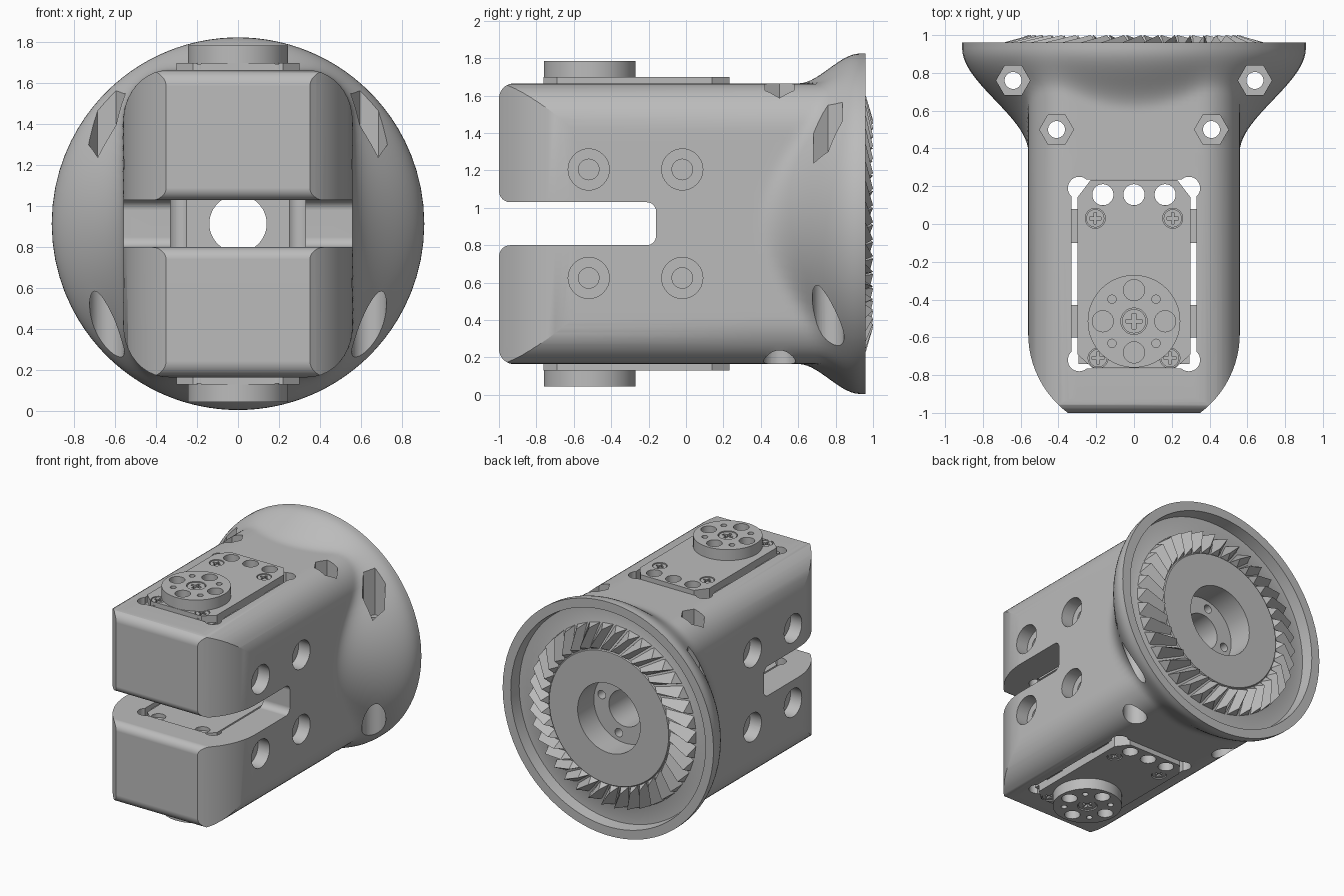
import bpy, bmesh, math
from mathutils import Vector

if "Cube" in bpy.data.objects:
    bpy.data.objects.remove(bpy.data.objects["Cube"])

AXIS_Z = 0.915  # height of the gear axis; every part is modelled around it

grey = bpy.data.materials.new("plain grey")
grey.use_nodes = True
GREY = (0.5, 0.5, 0.5, 1)
grey.diffuse_color = GREY
grey.node_tree.nodes["Principled BSDF"].inputs["Base Color"].default_value = GREY


def make(name, bm):
    bmesh.ops.recalc_face_normals(bm, faces=bm.faces)
    mesh = bpy.data.meshes.new(name)
    bm.to_mesh(mesh)
    bm.free()
    mesh.materials.append(grey)
    ob = bpy.data.objects.new(name, mesh)
    ob.location.z = AXIS_Z
    bpy.context.collection.objects.link(ob)
    return ob


def loft(name, rings):
    """Skin a list of equal-length point rings and cap both ends."""
    bm = bmesh.new()
    rows = [[bm.verts.new(p) for p in row] for row in rings]
    bm.faces.new(rows[0])
    bm.faces.new(rows[-1])
    for lo, hi in zip(rows, rows[1:]):
        for i in range(len(lo)):
            bm.faces.new((lo[i - 1], lo[i], hi[i], hi[i - 1]))
    return make(name, bm)


def prism(name, pts, axis, a, b):
    """Extrude a 2D outline along an axis from a to b."""
    place = {"x": lambda u, v, w: (w, u, v),
             "z": lambda u, v, w: (u, v, w),
             "y": lambda u, v, w: (u, w, v)}[axis]
    return loft(name, [[place(u, v, w) for u, v in pts] for w in (a, b)])


def ring(u, v, r, n=32):
    return [(u + r * math.cos(math.tau * i / n), v + r * math.sin(math.tau * i / n))
            for i in range(n)]


def rect(u0, u1, v0, v1):
    return [(u0, v0), (u1, v0), (u1, v1), (u0, v1)]


def fillet(corners, seg=10):
    """Outline from corners (u, v, radius along u, radius along v)."""
    out = []
    for i, (u, v, ru, rv) in enumerate(corners):
        p = Vector((u, v))
        if not ru:
            out.append((u, v))
            continue
        d = []
        for k in (i - 1, (i + 1) % len(corners)):
            e = (Vector(corners[k][:2]) - p).normalized()
            d.append(Vector((e.x * ru, e.y * rv)))
        for s in range(seg + 1):
            t = math.pi / 2 * s / seg
            out.append(tuple(p + d[0] * (1 - math.sin(t)) + d[1] * (1 - math.cos(t))))
    return out


def combine(ob, other, op="DIFFERENCE"):
    mod = ob.modifiers.new("cut", "BOOLEAN")
    mod.operation, mod.object, mod.solver = op, other, "EXACT"
    bpy.context.view_layer.objects.active = ob
    bpy.ops.object.modifier_apply(modifier=mod.name)
    bpy.data.objects.remove(other)


def finish(ob, mirrored=False):
    bpy.ops.object.select_all(action="DESELECT")
    ob.select_set(True)
    bpy.context.view_layer.objects.active = ob
    bpy.ops.object.shade_smooth_by_angle(angle=math.radians(28))
    if mirrored:
        mod = ob.modifiers.new("mirror", "MIRROR")
        mod.use_axis = (False, False, True)
        mod.use_mirror_merge = False
    ob.modifiers.new("normals", "WEIGHTED_NORMAL").keep_sharp = True


# Housing: a rounded box whose section swells into a round flange
W, H = 0.56, 0.75
corners = fillet([(-W, -H, .22, .25), (W, -H, .22, .25), (W, H, .22, .25), (-W, H, .22, .25)])
section = []
for i, p in enumerate(corners):
    p, q = Vector(p), Vector(corners[(i + 1) % len(corners)])
    cuts = 18 if (q - p).length > .2 else 1
    section += [p.lerp(q, k / cuts) for k in range(cuts)]


def swell(p, y):
    start = .38 + 1.16 * (p.length - W)
    t = min(max((y - start) / (.93 - start), 0), 1)
    return p.normalized() * (p.length + (.91 - p.length) * t * t * (3 - 2 * t))


steps = [-1.1] + [.36 + .57 * k / 24 for k in range(25)] + [.96]
rings = [[(q.x, y, q.y) for q in (swell(p, y) for p in section)] for y in steps]
# Rear face: rim, groove, gear seat, disc and counterbore
for r, y in ((.84, .96), (.83, .87), (.7, .87), (.52, .94), (.515, .95), (.27, .95), (.27, .75)):
    rings.append([(q.x, y, q.y) for q in (p.normalized() * r for p in section)])
body = loft("housing", rings)

# Curved front corners in plan, and the slot that forks the front
E = 0.0003
arc = [(.035 + .525 * math.cos(t), -.58 - .525 * math.sin(t))
       for t in (math.acos(.6) * k / 12 for k in range(13))]
right = [(1, 1.1), (1, .3), (W + E, .3)] + [(x + E, y) for x, y in arc]
combine(body, prism("plan", right + [(-x, y) for x, y in reversed(right)], "z", -1, 1), "INTERSECT")
S = 0.115
half = [(1.1, 1, 0, 0), (.3, 1, 0, 0), (.3, H + E, 0, 0), (-.9995, H + E, .08, .08),
        (-.9995, S, .06, .06), (-.16, S, .05, .05)]
side = prism("side", fillet(half + [(u, -v, a, b) for u, v, a, b in reversed(half)]), "x", -1.1, 1.1)
combine(body, side, "INTERSECT")

# Servo bay with corner reliefs, and the bore along the gear axis
combine(body, prism("bay", rect(-.33, .33, -.765, .235), "z", -1, 1))
for sx in (-1, 1):
    for y in (-.72, .19):
        combine(body, prism("relief", ring(sx * .29, y, .06), "z", -1, 1))
combine(body, prism("bore", ring(0, 0, .14, 48), "y", .1, .9))
for k in range(4):
    a = math.radians(15 + 90 * k)
    combine(body, prism("pin_hole", ring(.21 * math.cos(a), .21 * math.sin(a), .033, 20), "y", .6, .9))

# Side screw holes and vertical bolts with hex and round pockets
for sx in (-1, 1):
    for y in (-.52, -.02):
        for z in (-.29, .29):
            combine(body, prism("sink", ring(y, z, .11), "x", sx * .46, sx * .7))
            combine(body, prism("hole", ring(y, z, .055), "x", sx * .31, sx * .5))
    for x, y, floor in ((.64, .76, .285), (.41, .5, .5)):
        combine(body, prism("bolt", ring(sx * x, y, .045), "z", -1, 1))
        combine(body, prism("nut", ring(sx * x, y, .09, 6), "z", floor, 1))
        combine(body, prism("head", ring(sx * x, y, .085), "z", -1, -floor))
finish(body)

# Ring of slanted bevel gear teeth, highest at their inner ends
bm = bmesh.new()
TEETH, SKEW = 38, math.radians(9)
step = math.tau / TEETH
for i in range(TEETH):
    ends = []
    for r_base, y_base, r_tip, y_tip, turn in ((.52, .93, .555, 1, 0), (.70, .86, .685, .962, SKEW)):
        a = i * step + turn
        ends.append([bm.verts.new((r * math.cos(t), y, r * math.sin(t))) for r, y, t in
                     ((r_base, y_base, a - step * .45), (r_base, y_base, a + step * .45),
                      (r_tip, y_tip, a + step * .08))])
    p, q = ends
    bm.faces.new(p)
    bm.faces.new(q)
    for j in range(3):
        k = (j + 1) % 3
        bm.faces.new((p[j], p[k], q[k], q[j]))
finish(make("gear_teeth", bm))

# Servo: case and two end plates, mirrored to the lower arm
outline = [(-.22, -.762), (.22, -.762), (.3, -.69), (.3, .14), (.23, .232),
           (-.23, .232), (-.3, .14), (-.3, -.69)]
finish(prism("servo_case", rect(-.295, .295, -.74, .1), "z", .16, .73), True)
screws = [(sx * x, y) for sx in (-1, 1) for x, y in ((.205, .03), (.19, -.71))]
for name, z0, z1, seat in (("servo_top_plate", .7, .785, (.755, .9)),
                           ("servo_base_plate", .13, .2, (.16, .05))):
    plate = prism(name, outline, "z", z0, z1)
    for x in (-.165, 0, .165):
        combine(plate, prism("hole", ring(x, .155, .056), "z", z0 - .1, z1 + .1))
    for x, y in screws:
        combine(plate, prism("seat", ring(x, y, .053), "z", *seat))
    finish(plate, True)


def cross_screw(name, x, y, r, z0, z1):
    head = prism(name, ring(x, y, r), "z", z0, z1)
    for a, b in ((.65, .16), (.16, .65)):
        cross = rect(x - a * r, x + a * r, y - b * r, y + b * r)
        combine(head, prism("cross", cross, "z", z1 - .02, z1 + .05))
    finish(head, True)


for x, y in screws:
    cross_screw("plate_screw", x, y, .048, .74, .78)

# Side lugs that hold the servo in its bay
for sx in (-1, 1):
    for y0, y1 in ((-.1, .08), (-.6, -.43)):
        u = sorted((sx * .28, sx * .335))
        finish(prism("servo_lug", rect(u[0], u[1], y0, y1), "z", .15, .73), True)

# Output horn with its holes and central screw
HY = -.515
horn = prism("servo_horn", ring(0, HY, .245, 64), "z", .76, .87)
for k in range(4):
    for r, turn in ((.056, 0), (.022, 45)):
        a = math.radians(90 * k + turn)
        spot = ring(.165 * math.cos(a), HY + .165 * math.sin(a), r, 24)
        combine(horn, prism("hole", spot, "z", .79, .9))
combine(horn, prism("seat", ring(0, HY, .07), "z", .84, .9))
finish(horn, True)
cross_screw("horn_screw", 0, HY, .064, .82, .865)
